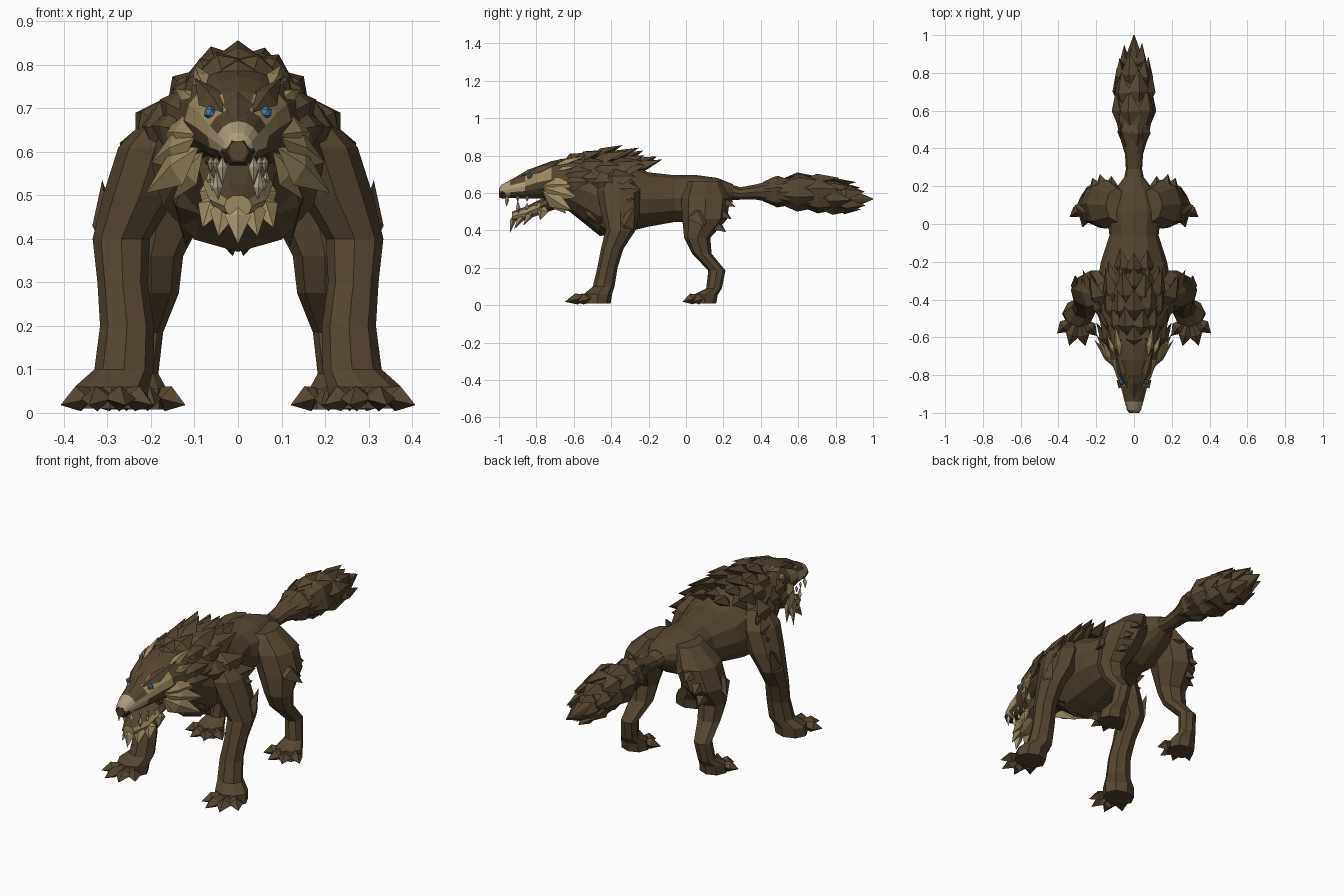
import bpy, bmesh, math, random
from mathutils import Vector as V

random.seed(7)


def mat(name, rgb):
    m = bpy.data.materials.new(name)
    m.diffuse_color = (*rgb, 1)
    return m


BROWN = mat("brown_fur", (0.092, 0.061, 0.031))
TAN = mat("tan_fur", (0.33, 0.25, 0.115))
PALE = mat("pale_muzzle", (0.42, 0.335, 0.20))
DARK = mat("dark_nose", (0.05, 0.033, 0.018))
BLUE = mat("blue_eye", (0.08, 0.20, 0.36))
IVORY = mat("ivory_teeth", (0.48, 0.41, 0.28))


def finish(bm, name, mats, rule=None):
    bmesh.ops.recalc_face_normals(bm, faces=bm.faces)
    if rule:
        for f in bm.faces:
            f.material_index = rule(f.calc_center_median(), f.normal)
    me = bpy.data.meshes.new(name)
    bm.to_mesh(me)
    bm.free()
    for m in mats:
        me.materials.append(m)
    ob = bpy.data.objects.new(name, me)
    bpy.context.collection.objects.link(ob)
    return ob


def loft(name, rings, axis, n, mats, rule=None, s=1):
    """Skin elliptical rings (x, y, z, rx, r2) running along y or z."""
    bm = bmesh.new()
    loops = []
    for x, y, z, rx, r2 in rings:
        loop = []
        for i in range(n):
            a = math.tau * i / n
            u, v = rx * math.cos(a), r2 * math.sin(a)
            off = (u, 0, v) if axis == 'y' else (u, v, 0)
            loop.append(bm.verts.new(((x + off[0]) * s, y + off[1], z + off[2])))
        loops.append(loop)
    for a, b in zip(loops, loops[1:]):
        for i in range(n):
            j = (i + 1) % n
            bm.faces.new((a[i], a[j], b[j], b[i]))
    bm.faces.new(loops[0])
    bm.faces.new(loops[-1])
    return finish(bm, name, mats, rule)


def leaf(bm, p, q, w, t, up, mid=0.4):
    """Pointed ridged tuft from p to q."""
    p, q = V(p), V(q)
    d = (q - p).normalized()
    side = d.cross(V(up)).normalized()
    n = side.cross(d)
    c = p.lerp(q, mid)
    vs = [bm.verts.new(c + o) for o in (side * w / 2, n * t, -side * w / 2, -n * t)]
    a, b = bm.verts.new(p), bm.verts.new(q)
    for i in range(4):
        j = (i + 1) % 4
        bm.faces.new((a, vs[j], vs[i]))
        bm.faces.new((b, vs[i], vs[j]))


def tufts(name, items, m, mid=0.4):
    bm = bmesh.new()
    for it in items:
        leaf(bm, *it, mid)
    return finish(bm, name, [m])


def mirrored(items):
    out = []
    for p, q, w, t, up in items:
        for s in (1, -1):
            out.append(((p[0] * s, p[1], p[2]), (q[0] * s, q[1], q[2]), w, t, (up[0] * s, up[1], up[2])))
    return out


def fur_rows(rows, lift, peak=0.0):
    """Overlapping backward tufts around rings (y, z, rx, rz, length, spread, count)."""
    out = []
    for k, (y, z, rx, rz, ln, spread, m) in enumerate(rows):
        for i in range(m):
            shift = 0.25 + 0.5 * (k % 2) if spread > 3 else 0.5
            a = spread * (2 * (i + shift) / m - 1)
            r = V((math.sin(a), 0, math.cos(a)))
            slim = 1 - peak * abs(math.sin(2 * a))
            p = V((rx * r.x * 0.88 * slim, y, z + rz * r.z * 0.88))
            d = (r * lift * slim + V((0, 1, 0))).normalized()
            out.append((p, p + d * ln * random.uniform(0.88, 1.12), ln * 0.62, 0.03, r))
    return out


# torso and neck
loft("torso", [(0, .25, .605, .05, .042), (0, .17, .59, .11, .09), (0, .06, .57, .145, .125),
               (0, -.06, .57, .13, .125), (0, -.2, .565, .175, .145), (0, -.34, .58, .20, .195),
               (0, -.46, .58, .20, .21), (0, -.56, .62, .165, .17), (0, -.66, .645, .125, .115)],
     'y', 12, [BROWN])

# mane and shoulder fur
tufts("mane", fur_rows([(-.66, .66, .125, .115, .15, 1.0, 3), (-.60, .65, .155, .145, .18, 1.7, 6),
                        (-.52, .635, .19, .165, .20, 1.7, 7), (-.45, .615, .205, .185, .21, 1.65, 6),
                        (-.38, .60, .20, .185, .18, 1.0, 5), (-.29, .585, .185, .175, .16, .6, 3)],
                       0.42, 0.25), BROWN)

# tail with shingled fur
loft("tail", [(0, .2, .61, .06, .05), (0, .29, .597, .043, .035), (0, .37, .605, .048, .042),
              (0, .46, .608, .075, .062), (0, .6, .602, .105, .09), (0, .74, .585, .085, .085),
              (0, .87, .567, .05, .06), (0, 1.0, .568, .003, .003)], 'y', 10, [BROWN])
tufts("tail_fur", fur_rows([(.41, .607, .065, .06, .2, math.pi, 6), (.52, .605, .1, .085, .2, math.pi, 6),
                            (.62, .597, .095, .086, .2, math.pi, 6), (.71, .582, .08, .078, .18, math.pi, 6),
                            (.79, .57, .05, .062, .16, math.pi, 5)], 0.05), BROWN)


# head, with tan eye patches and pale muzzle sides
def head_colour(c, n):
    if c.y < -.995:
        return 0
    if c.y < -.94 or (c.y < -.86 and c.z < .645 and n.z > -.5):
        return 2
    return 1 if -.88 < c.y < -.70 and .65 < c.z < .715 and abs(c.x) > .04 else 0


loft("head", [(0, -.5, .665, .13, .12), (0, -.62, .67, .145, .12), (0, -.72, .672, .122, .098),
              (0, -.8, .655, .095, .085), (0, -.86, .635, .07, .065), (0, -.94, .622, .05, .048),
              (0, -.985, .61, .034, .034), (0, -1.0, .602, .02, .022)],
     'y', 16, [BROWN, TAN, PALE], head_colour)
loft("nose", [(0, -.93, .60, .03, .03), (0, -.98, .60, .04, .036), (0, -1.0, .60, .027, .027)],
     'y', 6, [DARK])

# heavy brow and snout ridge
tufts("brow_ridge", mirrored([((.035, -.87, .69), (.10, -.66, .77), .065, .02, (.5, -.2, 1))])
      + [((0, -.955, .658), (0, -.66, .785), .07, .018, (0, 0, 1))], BROWN)

# lower jaw hanging open, and throat
loft("lower_jaw", [(0, -.62, .565, .10, .065), (0, -.70, .56, .09, .05), (0, -.78, .525, .08, .042),
                   (0, -.86, .49, .066, .038), (0, -.93, .475, .032, .026)], 'y', 10, [BROWN, TAN],
     lambda c, n: 1 if c.y < -.74 and n.z < .75 else 0)
loft("throat", [(0, -.62, .58, .09, .07), (0, -.76, .575, .07, .04)], 'y', 8, [DARK])

# eyes
for s in (1, -1):
    bm = bmesh.new()
    bmesh.ops.create_icosphere(bm, subdivisions=1, radius=.016)
    bmesh.ops.translate(bm, verts=bm.verts, vec=(.064 * s, -.835, .69))
    finish(bm, "eye", [BLUE])

# teeth
fangs = [((.036, -.955, .59), (.036, -.96, .525), .024, .012, (0, -1, 0)),
         ((.045, -.895, .49), (.05, -.90, .562), .024, .012, (0, -1, 0))]
for i in range(2):
    y = -.90 + .05 * i
    fangs.append(((.05 + .012 * i, y, .59), (.05 + .012 * i, y, .55), .02, .008, (1, 0, 0)))
    fangs.append(((.056 + .008 * i, y + .05, .505 + .015 * i), (.058 + .008 * i, y + .05, .55 + .01 * i),
                  .02, .008, (1, 0, 0)))
tufts("teeth", mirrored(fangs), IVORY)

# tan cheek ruff, brow streaks and beard
tufts("cheek_ruff", mirrored([
    ((.10, -.77, .64), (.172, -.59, .645), .09, .02, (1, -.6, .2)),
    ((.10, -.77, .63), (.20, -.58, .575), .10, .02, (1, -.6, .1)),
    ((.09, -.77, .61), (.212, -.61, .505), .10, .02, (1, -.6, 0)),
    ((.08, -.76, .60), (.15, -.64, .49), .08, .02, (1, -.6, 0))]), TAN)
tufts("brow_streak", mirrored([((.075, -.71, .745), (.10, -.53, .80), .045, .016, (.6, 0, 1)),
                               ((.10, -.70, .72), (.145, -.58, .745), .035, .016, (.8, 0, 1))]), TAN)
tufts("beard", mirrored([
    ((.045, -.82, .51), (.082, -.87, .425), .07, .018, (.4, -1, 0)),
    ((.025, -.86, .50), (.045, -.92, .405), .065, .018, (.2, -1, 0)),
    ((.07, -.76, .54), (.075, -.78, .455), .07, .018, (1, -.4, 0))]), TAN)
tufts("beard_tip", [((0, -.915, .495), (0, -.94, .388), .06, .016, (0, -1, 0))], PALE)

# ears and chest fur
tufts("ears", mirrored([((.13, -.66, .65), (.20, -.52, .66), .10, .025, (1, 0, .2)),
                        ((.12, -.66, .69), (.18, -.50, .72), .10, .025, (1, 0, .5))]), BROWN)
tufts("chest_fur", mirrored([((.05, -.58, .52), (.012, -.42, .36), .13, .03, (.2, -1, -.5)),
                             ((.12, -.58, .56), (.12, -.40, .385), .14, .03, (.8, -1, 0))]), BROWN)

# legs
FRONT = [(.15, -.37, .69, .05, .07), (.19, -.36, .61, .085, .115), (.225, -.35, .5, .085, .105),
         (.268, -.35, .4, .066, .08), (.265, -.395, .3, .058, .06), (.255, -.42, .2, .062, .054),
         (.262, -.44, .1, .068, .058), (.29, -.47, .06, .085, .075), (.295, -.475, .01, .085, .072)]
HIND = [(.09, .1, .66, .06, .09), (.145, .105, .57, .105, .13), (.18, .1, .46, .105, .12),
        (.20, .06, .36, .074, .07), (.20, .085, .275, .064, .052), (.217, .165, .185, .045, .046),
        (.228, .15, .09, .045, .042), (.232, .105, .055, .068, .065), (.232, .095, .008, .072, .066)]
for s in (1, -1):
    loft("front_leg", FRONT, 'z', 8, [BROWN], s=s)
    loft("hind_leg", HIND, 'z', 8, [BROWN], s=s)


# splayed toes: centre, reach and fan of directions
def toes(cx, cy, fan, w):
    out = []
    for a, reach in fan:
        d = V((math.sin(a), -math.cos(a), 0))
        p = V((cx, cy, .055)) + d * .015
        q = V((cx, cy, .018)) + d * reach
        out.append((p, q, w, .03, (0, 0, 1)))
    return out


tufts("front_toes", mirrored(toes(.295, -.48, ((-.72, .15), (-.22, .172), (.28, .172), (.85, .15)), .074)), BROWN, .6)
tufts("hind_toes", mirrored(toes(.232, .115, ((-.98, .134), (-.3, .14), (.3, .14), (.95, .134)), .064)), BROWN, .6)

# elbow, shoulder and haunch fur
tufts("leg_fur", mirrored([
    ((.30, -.36, .36), (.312, -.27, .535), .10, .03, (1, 0, .2)),
    ((.27, -.40, .42), (.325, -.30, .46), .10, .03, (1, 0, 0)),
    ((.20, -.46, .55), (.283, -.28, .57), .16, .035, (1, 0, .2)),
    ((.19, -.46, .61), (.272, -.24, .62), .16, .035, (1, 0, .4)),
    ((.17, -.46, .66), (.235, -.27, .69), .14, .035, (1, 0, .7)),
    ((.16, .12, .59), (.18, .265, .525), .12, .035, (.6, 1, .4)),
    ((.19, .12, .53), (.22, .245, .46), .12, .035, (.7, 1, .2)),
    ((.20, .10, .47), (.225, .215, .39), .11, .035, (.7, 1, 0)),
    ((.21, .04, .52), (.315, .10, .42), .12, .035, (1, .2, .2)),
    ((.12, .12, .60), (.12, .255, .55), .11, .035, (0, 1, .5))]), BROWN)
